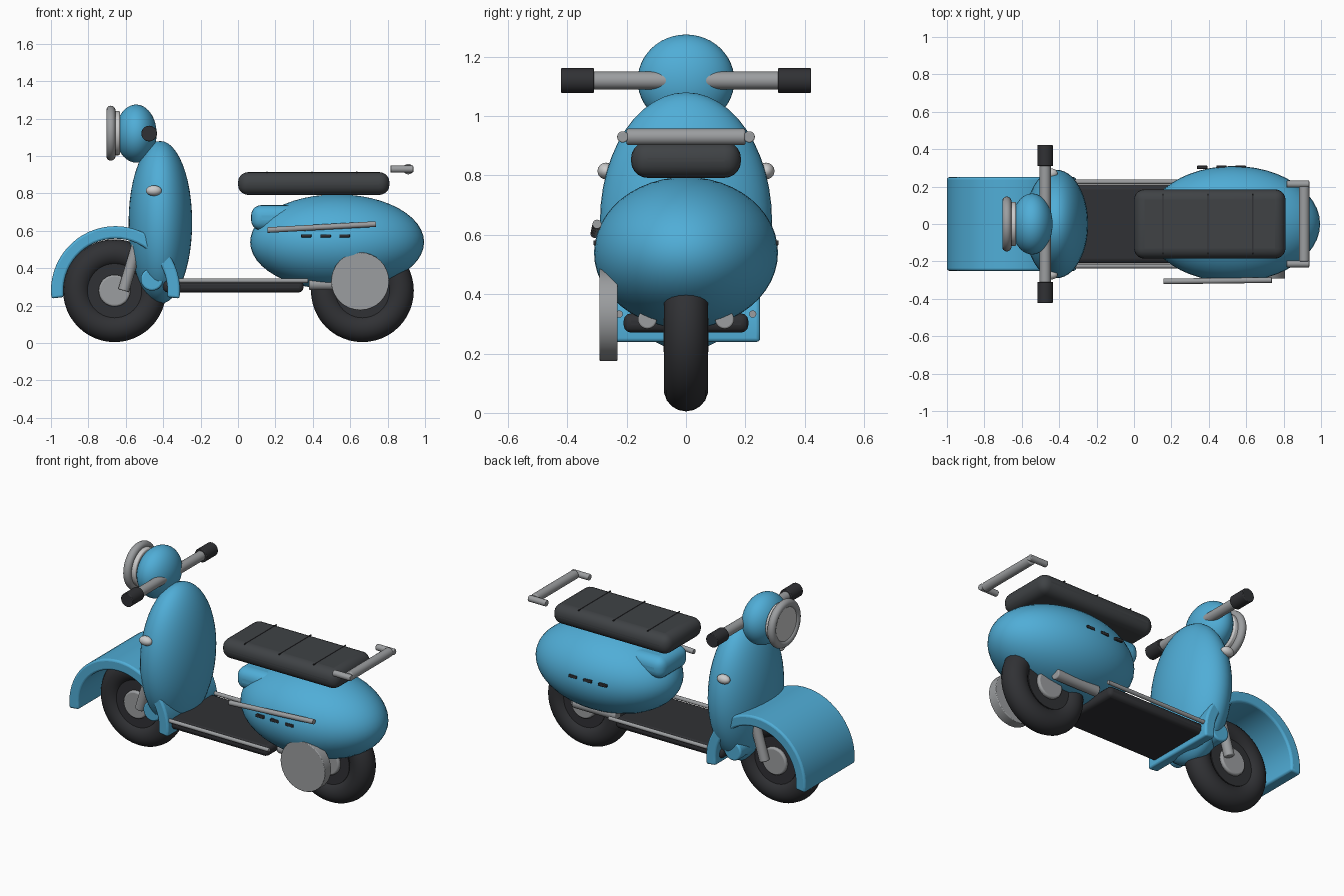
import bpy, bmesh, math
from mathutils import Vector

if "Cube" in bpy.data.objects:
    bpy.data.objects.remove(bpy.data.objects["Cube"])


def material(name, rgb):
    m = bpy.data.materials.new(name)
    m.diffuse_color = (*rgb, 1)
    m.use_nodes = True
    m.node_tree.nodes["Principled BSDF"].inputs["Base Color"].default_value = m.diffuse_color
    return m


BLUE = material("blue_paint", (0.08, 0.42, 0.68))
DARK = material("black_rubber", (0.03, 0.031, 0.035))
SEAT = material("seat_cover", (0.05, 0.055, 0.06))
GREY = material("steel", (0.33, 0.34, 0.35))
LIGHT = material("light_lens", (0.75, 0.75, 0.75))


def finish(name, mat, bevel=0, segments=3):
    ob = bpy.context.object
    ob.name = name
    ob.data.materials.append(mat)
    if bevel:
        bpy.ops.object.transform_apply(location=False, rotation=False, scale=True)
        b = ob.modifiers.new("bevel", 'BEVEL')
        b.width, b.segments, b.limit_method = bevel, segments, 'ANGLE'
    bpy.ops.object.shade_smooth_by_angle(angle=math.radians(40))
    return ob


def ellipsoid(name, loc, radii, mat):
    bpy.ops.mesh.primitive_uv_sphere_add(segments=48, ring_count=24, location=loc)
    bpy.context.object.scale = radii
    return finish(name, mat)


def box(name, loc, size, mat, bevel=0, segments=3):
    bpy.ops.mesh.primitive_cube_add(size=1, location=loc)
    bpy.context.object.scale = size
    return finish(name, mat, bevel, segments)


def rod(name, a, b, r, mat, bevel=0, verts=24):
    a, b = Vector(a), Vector(b)
    bpy.ops.mesh.primitive_cylinder_add(vertices=verts, radius=r, depth=(b - a).length, location=(a + b) / 2)
    bpy.context.object.rotation_euler = (b - a).to_track_quat('Z', 'Y').to_euler()
    return finish(name, mat, bevel)


# wheels
for end, x in (("front", -0.66), ("rear", 0.665)):
    bpy.ops.mesh.primitive_torus_add(major_radius=0.2, minor_radius=0.075, major_segments=48, minor_segments=18,
                                     location=(x, 0, 0.28), rotation=(math.pi / 2, 0, 0))
    finish(end + "_tire", DARK)
    rod(end + "_rim", (x, -0.055, 0.28), (x, 0.055, 0.28), 0.145, DARK, verts=40)
    rod(end + "_hub", (x, -0.075, 0.28), (x, 0.075, 0.28), 0.085, GREY, 0.01, 32)

# front fender: a thick arch swept around the wheel centre
bm = bmesh.new()
rings = []
for i in range(33):
    t = math.radians(-7 + 194 * i / 32)
    rings.append([bm.verts.new((-0.655 + r * math.cos(t), y, 0.28 + r * math.sin(t)))
                  for r, y in ((0.345, -0.25), (0.345, 0.25), (0.278, 0.25), (0.278, -0.25))])
for p, q in zip(rings, rings[1:]):
    for k in range(4):
        n = (k + 1) % 4
        bm.faces.new((p[k], p[n], q[n], q[k]))
bm.faces.new(rings[0])
bm.faces.new(rings[-1])
bmesh.ops.recalc_face_normals(bm, faces=bm.faces)
mesh = bpy.data.meshes.new("front_fender")
bm.to_mesh(mesh)
bm.free()
fender = bpy.data.objects.new("front_fender", mesh)
bpy.context.collection.objects.link(fender)
bpy.ops.object.select_all(action='DESELECT')
fender.select_set(True)
bpy.context.view_layer.objects.active = fender
finish("front_fender", BLUE, 0.012)

# leg shield, floor and lower cross tube
ellipsoid("leg_shield", (-0.415, 0, 0.645), (0.17, 0.29, 0.435), BLUE)
rod("shield_base", (-0.46, -0.2, 0.34), (-0.46, 0.2, 0.34), 0.06, BLUE, 0.01)
box("floorboard", (-0.025, 0, 0.303), (0.75, 0.42, 0.065), DARK, 0.025)

# rear body, its front nose and the seat
ellipsoid("rear_body", (0.53, 0, 0.54), (0.465, 0.31, 0.255), BLUE)
box("body_nose", (0.2, 0, 0.67), (0.26, 0.28, 0.135), BLUE, 0.055, 5)
box("seat", (0.405, 0, 0.853), (0.81, 0.37, 0.122), SEAT, 0.055, 5)
for i, x in enumerate((0.155, 0.395, 0.635)):
    box(f"seat_seam_{i}", (x, 0, 0.913), (0.006, 0.32, 0.006), DARK)

# head, headlight and rear rack bar
ellipsoid("head_housing", (-0.545, 0, 1.12), (0.11, 0.163, 0.155), BLUE)
bpy.ops.mesh.primitive_torus_add(major_radius=0.122, minor_radius=0.025, major_segments=48, minor_segments=14,
                                 location=(-0.68, 0, 1.122), rotation=(0, math.pi / 2, 0))
finish("headlight_ring", GREY)
rod("headlight_lens", (-0.695, 0, 1.122), (-0.63, 0, 1.122), 0.118, LIGHT, 0.008, 40)
rod("rack_bar", (0.91, -0.2, 0.93), (0.91, 0.2, 0.93), 0.028, GREY, 0.006)

# paired parts
for side, s in (("right", -1), ("left", 1)):
    rod(side + "_handlebar", (-0.475, 0, 1.12), (-0.475, s * 0.32, 1.12), 0.03, GREY)
    rod(side + "_grip", (-0.475, s * 0.31, 1.12), (-0.475, s * 0.422, 1.12), 0.042, DARK, 0.004)
    ellipsoid(side + "_turn_signal", (-0.45, s * 0.27, 0.815), (0.042, 0.028, 0.028), LIGHT)
    rod(side + "_fork_leg", (-0.612, s * 0.095, 0.28), (-0.48, s * 0.095, 0.72), 0.03, GREY, 0.006)
    rod(side + "_floor_rail", (-0.33, s * 0.225, 0.333), (0.375, s * 0.225, 0.333), 0.012, GREY)
    rod(side + "_swing_arm", (0.38, s * 0.13, 0.315), (0.68, s * 0.13, 0.315), 0.032, GREY, 0.006)
    rod(side + "_rack_arm", (0.815, s * 0.213, 0.93), (0.937, s * 0.213, 0.93), 0.019, GREY, 0.004)
    for i, x in enumerate((0.365, 0.468, 0.57)):
        box(f"{side}_vent_{i}", (x, s * 0.303, 0.573), (0.056, 0.018, 0.017), DARK, 0.004)

# side bar and muffler, right side only
rod("side_trim_bar", (0.158, -0.307, 0.604), (0.737, -0.3, 0.636), 0.015, GREY)
rod("muffler", (0.653, -0.292, 0.33), (0.653, -0.23, 0.33), 0.155, GREY, 0.004, 32)
